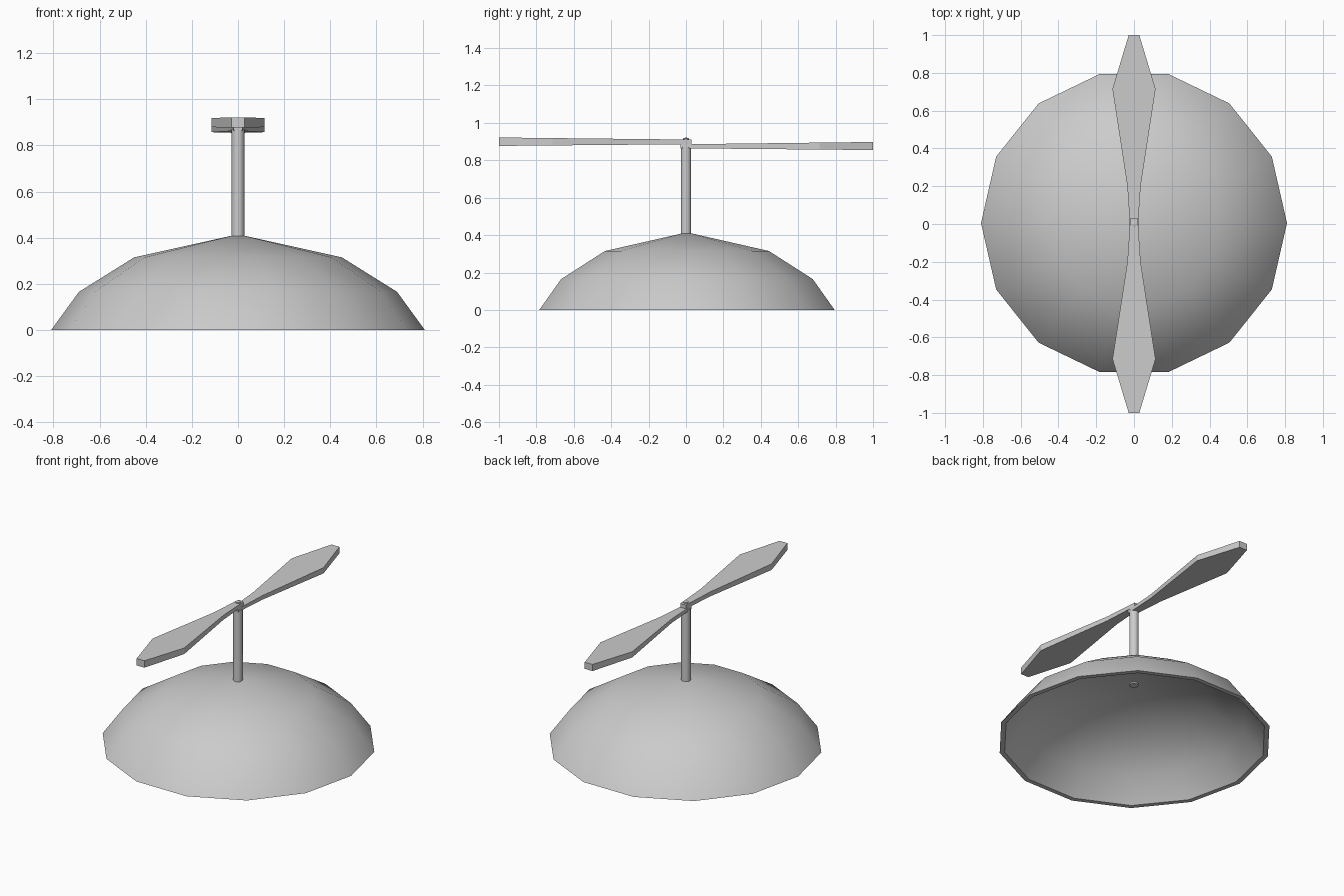
import bpy, bmesh, math

cube = bpy.data.objects.get("Cube")
if cube:
    bpy.data.objects.remove(cube, do_unlink=True)

GREY = (0.6, 0.6, 0.6, 1)
grey = bpy.data.materials.new("plain grey")
grey.use_nodes = True
grey.diffuse_color = GREY
grey.node_tree.nodes["Principled BSDF"].inputs["Base Color"].default_value = GREY


def finish(name, bm, smooth=False):
    bmesh.ops.remove_doubles(bm, verts=bm.verts, dist=0.0005)
    bmesh.ops.recalc_face_normals(bm, faces=bm.faces)
    mesh = bpy.data.meshes.new(name)
    bm.to_mesh(mesh)
    bm.free()
    mesh.materials.append(grey)
    obj = bpy.data.objects.new(name, mesh)
    bpy.context.collection.objects.link(obj)
    if smooth:
        bpy.ops.object.select_all(action='DESELECT')
        obj.select_set(True)
        bpy.context.view_layer.objects.active = obj
        bpy.ops.object.shade_smooth_by_angle(angle=math.radians(50))
    return obj


def lathe(name, profile, sides, y=0):
    """Spin an (r, z) profile around the vertical axis."""
    bm = bmesh.new()
    verts = [bm.verts.new((r, 0, z)) for r, z in profile]
    edges = [bm.edges.new(pair) for pair in zip(verts, verts[1:])]
    bmesh.ops.spin(bm, geom=verts + edges, cent=(0, 0, 0), axis=(0, 0, 1),
                   angle=math.tau, steps=sides, use_merge=True)
    bmesh.ops.translate(bm, verts=bm.verts, vec=(0, y, 0))
    return finish(name, bm, smooth=True)


def blade(name, side, root_z, tip_z):
    """Tapered plate; root_z and tip_z are (bottom, top) heights."""
    outline = [(-0.03, 0.02), (0.2, 0.035), (0.715, 0.114), (1.0, 0.028)]
    bm = bmesh.new()
    rings = []
    for y, half in outline:
        t = max(y, 0)
        low, high = (a + (b - a) * t for a, b in zip(root_z, tip_z))
        rings.append([bm.verts.new((x, side * y, z)) for x, z in
                      ((-half, low), (half, low), (half, high), (-half, high))])
    for a, b in zip(rings, rings[1:]):
        for i in range(4):
            j = (i + 1) % 4
            bm.faces.new((a[i], a[j], b[j], b[i]))
    bm.faces.new(rings[0])
    bm.faces.new(rings[-1])
    return finish(name, bm)


# Hollow cap with a flat rim
lathe("dome_cap", [(0, 0.415), (0.45, 0.315), (0.69, 0.165), (0.81, 0),
                   (0.78, 0), (0.667, 0.145), (0.437, 0.287), (0, 0.383)],
      14, y=0.005)

# Stem passing through the dome, and the pin holding the blades
lathe("stem", [(0, 0.368), (0.028, 0.368), (0.028, 0.872), (0, 0.872)], 10)
lathe("hub_pin", [(0, 0.86), (0.015, 0.86), (0.015, 0.917), (0, 0.922)], 8)

# Two stacked blades, front one on top
blade("front_blade", -1, (0.886, 0.911), (0.877, 0.922))
blade("back_blade", 1, (0.864, 0.886), (0.855, 0.898))
